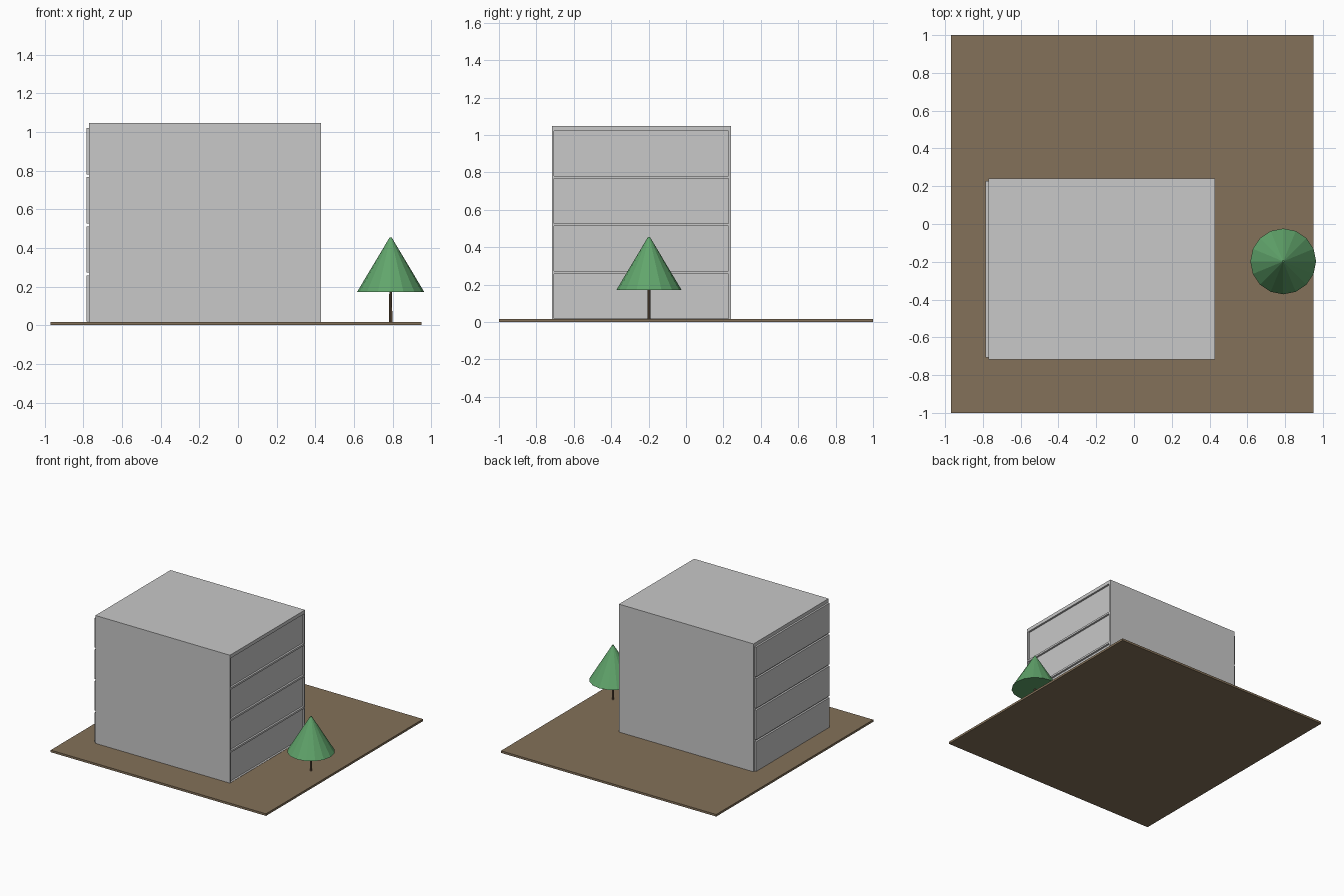
import bpy
import bmesh

if "Cube" in bpy.data.objects:
    bpy.data.objects.remove(bpy.data.objects["Cube"], do_unlink=True)


def material(name, colour):
    m = bpy.data.materials.new(name)
    m.use_nodes = True
    m.diffuse_color = (*colour, 1)
    m.node_tree.nodes["Principled BSDF"].inputs["Base Color"].default_value = (*colour, 1)
    return m


concrete = material("concrete grey", (0.58, 0.58, 0.58))
earth = material("earth brown", (0.23, 0.165, 0.1))
bark = material("bark brown", (0.17, 0.11, 0.065))
leaf = material("leaf green", (0.12, 0.38, 0.15))


def finish(bm, name, mat):
    mesh = bpy.data.meshes.new(name)
    bm.to_mesh(mesh)
    bm.free()
    mesh.materials.append(mat)
    obj = bpy.data.objects.new(name, mesh)
    bpy.context.collection.objects.link(obj)
    return obj


def box(name, mat, xs, ys, zs):
    bm = bmesh.new()
    bmesh.ops.create_cube(bm, size=1)
    for v in bm.verts:
        v.co = [a + (b - a) * (c + 0.5) for (a, b), c in zip((xs, ys, zs), v.co)]
    return finish(bm, name, mat)


def cone(name, mat, centre, zs, r_bottom, r_top, sides):
    bm = bmesh.new()
    bmesh.ops.create_cone(bm, cap_ends=True, segments=sides, radius1=r_bottom,
                          radius2=r_top, depth=zs[1] - zs[0])
    bmesh.ops.translate(bm, verts=bm.verts, vec=(*centre, sum(zs) / 2))
    return finish(bm, name, mat)


# Ground slab
GROUND = 0.017
box("ground", earth, (-0.97, 0.95), (-1, 1), (0, GROUND))

# Building block, with floors that stand out on one end and sink in on the other
STEP = 0.015
X0, X1 = -0.77, 0.43
body = box("building_body", concrete, (X0, X1), (-0.717, 0.24), (GROUND, 1.048))
FLOOR_Y = (-0.706, 0.227)
PITCH = 0.254
for i in range(4):
    z0 = 0.019 + PITCH * i
    floor_z = (z0, z0 + PITCH - STEP)
    box(f"floor_panel_{i + 1}", concrete, (X0 - STEP, X0), FLOOR_Y, floor_z)
    cutter = box(f"recess_cutter_{i + 1}", concrete, (X1 - STEP, X1 + STEP), FLOOR_Y, floor_z)
    cutter.hide_render = True
    cutter.hide_set(True)
    cut = body.modifiers.new(f"floor_recess_{i + 1}", "BOOLEAN")
    cut.operation = "DIFFERENCE"
    cut.solver = "EXACT"
    cut.object = cutter

# Tree
TREE = (0.79, -0.198)
cone("tree_trunk", bark, TREE, (GROUND, 0.18), 0.009, 0.007, 8)
cone("tree_crown", leaf, TREE, (0.172, 0.455), 0.174, 0.005, 16)
